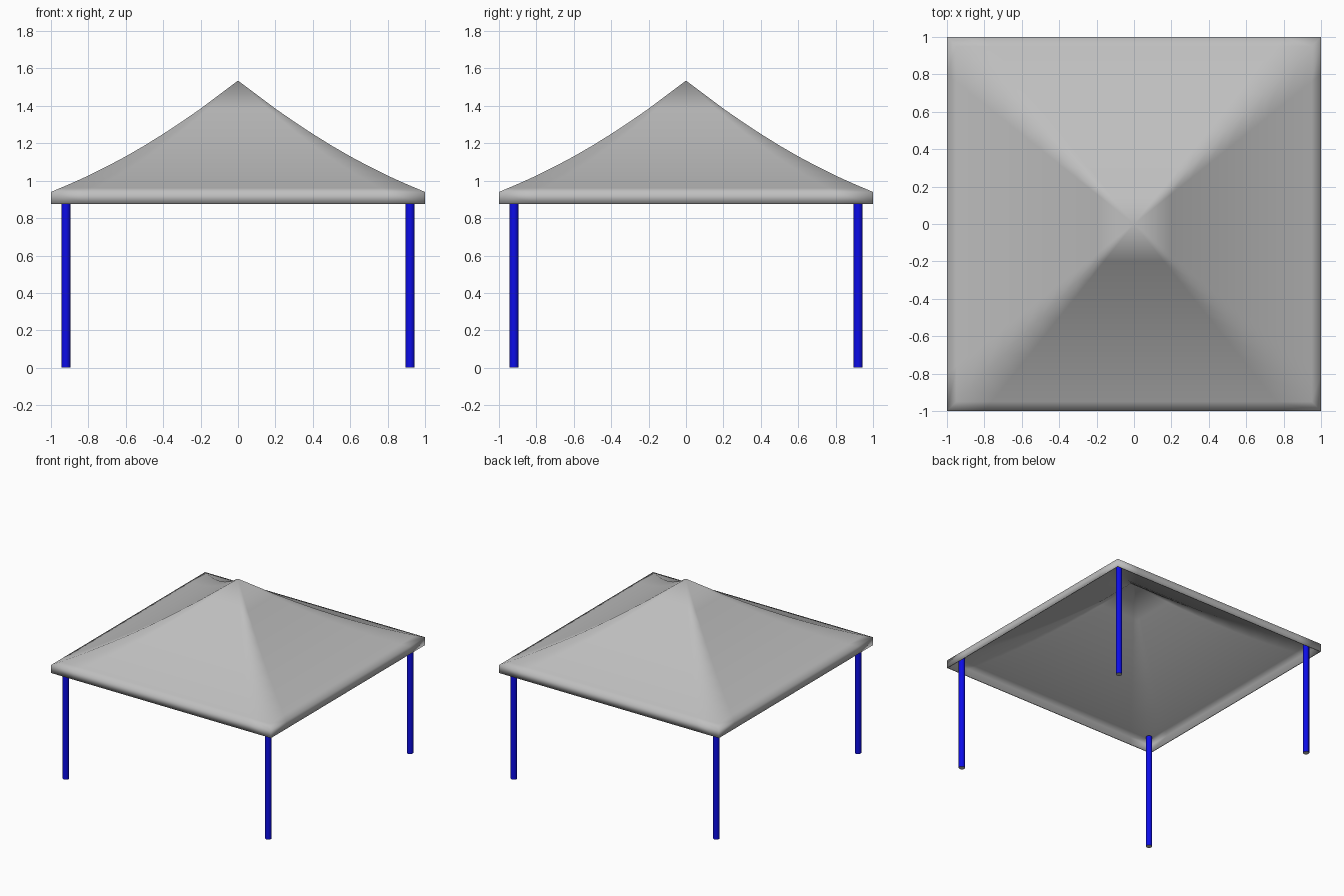
import bpy
import bmesh
from mathutils import Vector

cube = bpy.data.objects.get("Cube")
if cube:
    bpy.data.objects.remove(cube, do_unlink=True)


def make_material(name, rgb):
    mat = bpy.data.materials.new(name)
    mat.use_nodes = True
    colour = (*rgb, 1.0)
    mat.diffuse_color = colour
    mat.node_tree.nodes["Principled BSDF"].inputs["Base Color"].default_value = colour
    return mat


grey = make_material("grey_fabric", (0.52, 0.52, 0.52))
blue = make_material("blue_paint", (0.004, 0.004, 0.85))


def add_object(name, bm, materials):
    mesh = bpy.data.meshes.new(name)
    bm.to_mesh(mesh)
    bm.free()
    for mat in materials:
        mesh.materials.append(mat)
    obj = bpy.data.objects.new(name, mesh)
    bpy.context.collection.objects.link(obj)
    return obj


# Canopy: square rings following a sagging profile, ending in a short valance
PEAK = 1.535
SEGMENTS = 10
profile = [(0.2, 1.385), (0.3, 1.316), (0.4, 1.25), (0.5, 1.188), (0.6, 1.13),
           (0.7, 1.077), (0.8, 1.027), (0.9, 0.982), (0.95, 0.961),
           (1.0, 0.94), (1.0, 0.875)]


def square_ring(bm, r, z):
    corners = [Vector((sx * r, sy * r, z))
               for sx, sy in ((-1, -1), (1, -1), (1, 1), (-1, 1))]
    return [bm.verts.new(corners[s].lerp(corners[(s + 1) % 4], i / SEGMENTS))
            for s in range(4) for i in range(SEGMENTS)]


bm = bmesh.new()
peak = bm.verts.new((0, 0, PEAK))
rings = [square_ring(bm, r, z) for r, z in profile]
count = len(rings[0])
for i in range(count):
    j = (i + 1) % count
    bm.faces.new((peak, rings[0][i], rings[0][j]))
    for inner, outer in zip(rings, rings[1:]):
        bm.faces.new((inner[i], outer[i], outer[j], inner[j]))
for face in bm.faces:
    face.smooth = True
canopy = add_object("canopy", bm, [grey])

# Thin fabric thickness, grown inwards
shell = canopy.modifiers.new("thickness", "SOLIDIFY")
shell.thickness = 0.008
shell.offset = -1

# Legs: four round poles with plain grey end caps
LEG_TOP = 0.95
for x, x_name in ((0.92, "left"), (-0.92, "right")):
    for y, y_name in ((-0.92, "front"), (0.92, "back")):
        bm = bmesh.new()
        bmesh.ops.create_cone(bm, cap_ends=True, segments=20, radius1=0.024,
                              radius2=0.024, depth=LEG_TOP)
        bmesh.ops.translate(bm, verts=bm.verts, vec=(x, y, LEG_TOP / 2))
        for face in bm.faces:
            is_cap = abs(face.normal.z) > 0.5
            face.material_index = 1 if is_cap else 0
            face.smooth = not is_cap
        for edge in bm.edges:
            edge.smooth = not any(f.material_index for f in edge.link_faces)
        add_object(f"{y_name}_{x_name}_leg", bm, [blue, grey])
